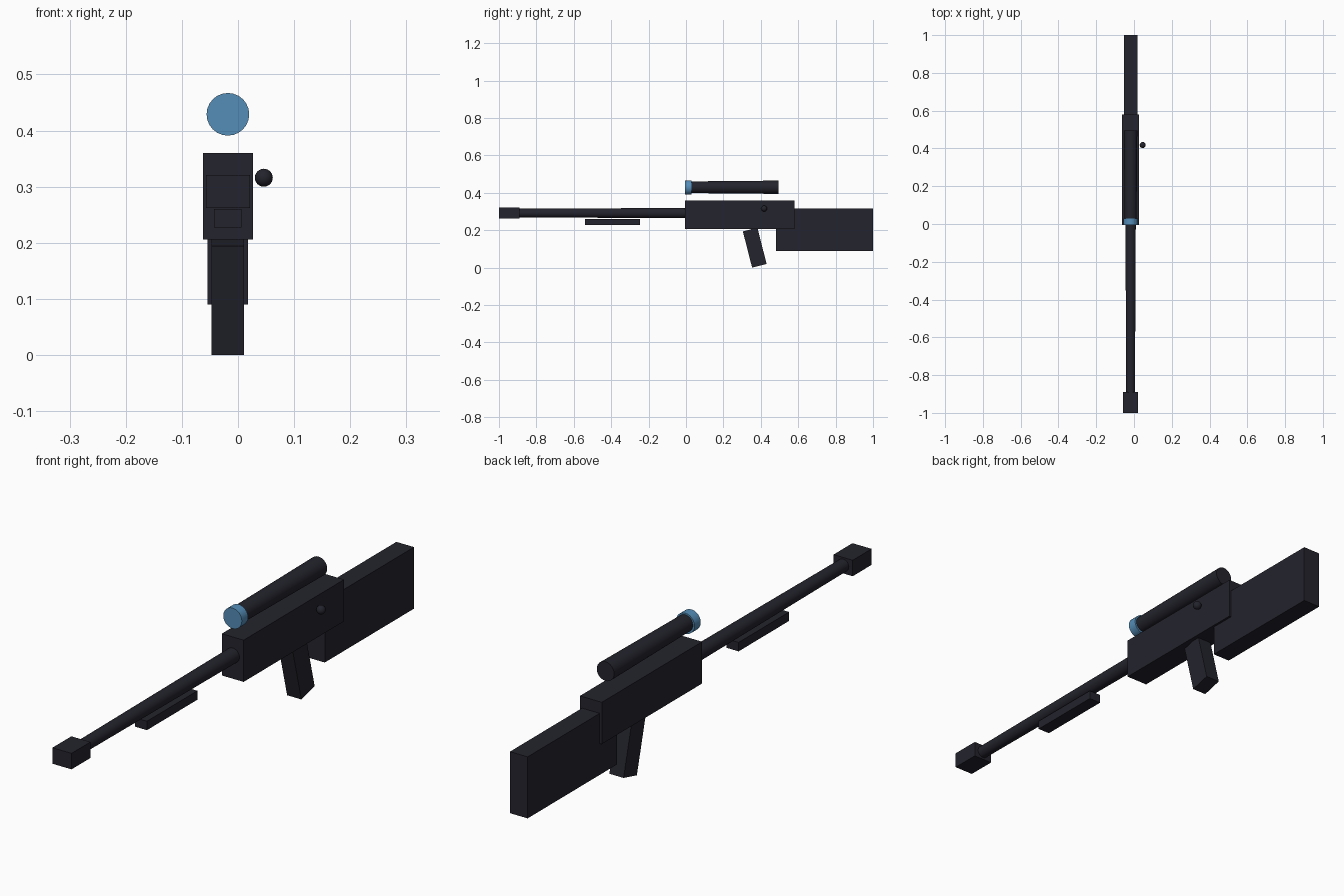
import bpy
import math

if "Cube" in bpy.data.objects:
    bpy.data.objects.remove(bpy.data.objects["Cube"])

CX = -0.018  # centre plane of the body; the bolt knob sticks out to +x


def material(name, rgb):
    m = bpy.data.materials.new(name)
    m.diffuse_color = (*rgb, 1.0)
    m.use_nodes = True
    m.node_tree.nodes["Principled BSDF"].inputs["Base Color"].default_value = m.diffuse_color
    return m


DARK = material("dark gunmetal", (0.017, 0.017, 0.026))
BLUE = material("lens blue", (0.09, 0.27, 0.48))


def finish(name, mat, smooth=False):
    ob = bpy.context.object
    ob.name = name
    ob.data.materials.append(mat)
    if smooth:
        bpy.ops.object.shade_smooth_by_angle(angle=math.radians(35))
    return ob


def box(name, width, y0, y1, z0, z1, tilt=0.0):
    bpy.ops.mesh.primitive_cube_add(size=1, location=(CX, (y0 + y1) / 2, (z0 + z1) / 2))
    ob = bpy.context.object
    ob.scale = (width, y1 - y0, z1 - z0)
    bpy.ops.object.transform_apply(location=False, rotation=False, scale=True)
    ob.rotation_euler.x = tilt
    return finish(name, DARK)


def tube(name, r_front, r_back, y0, y1, z, mat=DARK):
    # the cone's base (+z before turning) ends up at the front
    bpy.ops.mesh.primitive_cone_add(vertices=24, radius1=r_front, radius2=r_back,
                                    depth=y1 - y0, location=(CX, (y0 + y1) / 2, z),
                                    rotation=(-math.pi / 2, 0, 0))
    return finish(name, mat, smooth=True)


# body blocks
box("receiver", 0.089, -0.005, 0.58, 0.206, 0.36)
box("stock", 0.072, 0.48, 1.0, 0.09, 0.317)
box("muzzle_brake", 0.078, -1.0, -0.89, 0.262, 0.321)
box("fore_rail", 0.049, -0.54, -0.246, 0.227, 0.26)

# slanted grip, leaning back at the bottom
box("grip", 0.058, 0.3275, 0.4075, 0.007, 0.207, tilt=0.25)

# barrel and sight
tube("barrel", 0.023, 0.0275, -0.90, 0.02, 0.292)
tube("scope_tube", 0.031, 0.0355, 0.0, 0.495, 0.43)
tube("scope_lens", 0.038, 0.038, -0.006, 0.03, 0.429, BLUE)

# bolt knob
bpy.ops.mesh.primitive_uv_sphere_add(segments=20, ring_count=12, radius=0.016,
                                     location=(0.046, 0.418, 0.316))
finish("bolt_knob", DARK, smooth=True)
